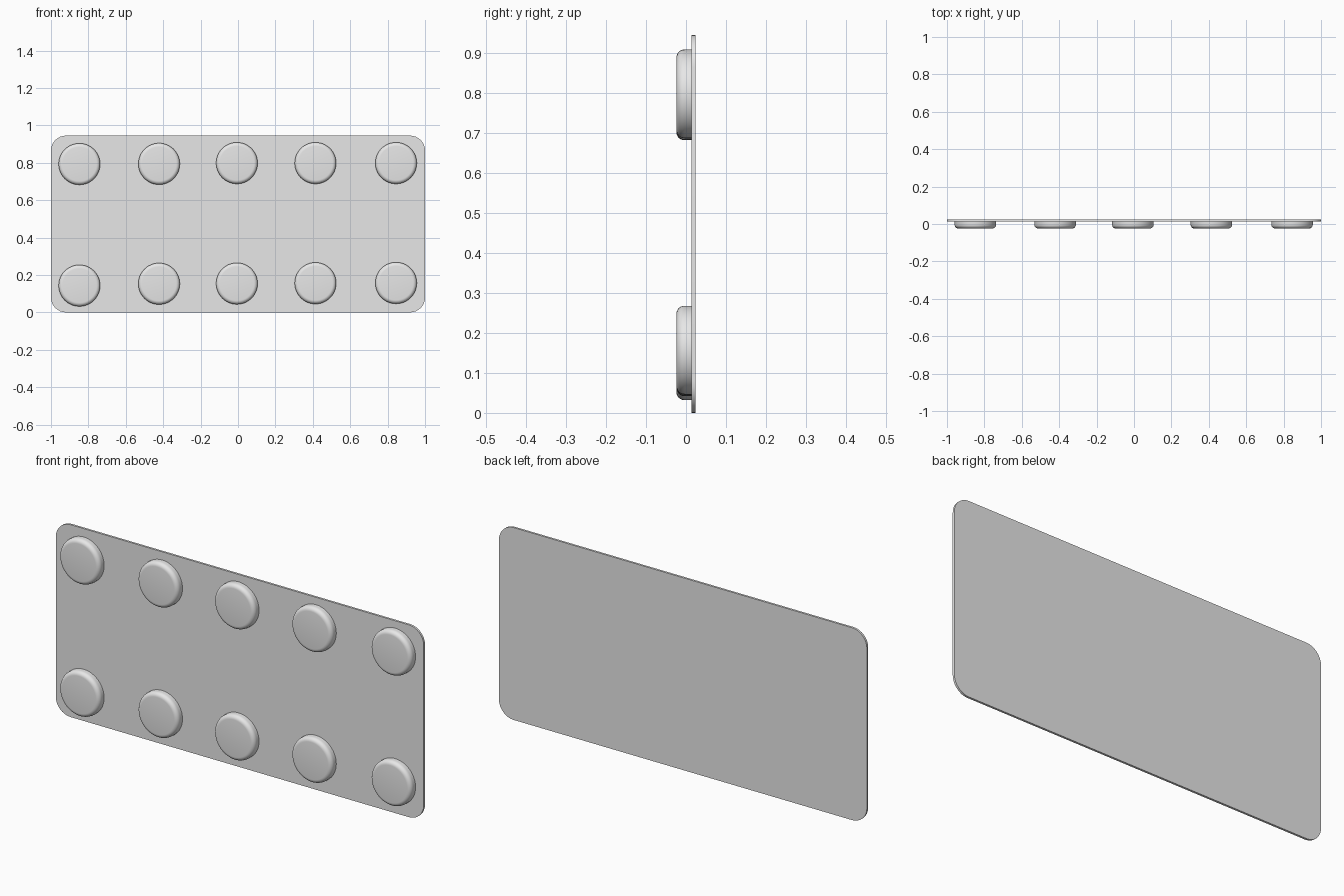
import bpy, bmesh
from math import cos, sin, pi, radians

cube = bpy.data.objects.get("Cube")
if cube:
    bpy.data.objects.remove(cube, do_unlink=True)

grey = bpy.data.materials.new("light_grey")
grey.use_nodes = True
grey.diffuse_color = (0.8, 0.8, 0.8, 1)
grey.node_tree.nodes["Principled BSDF"].inputs["Base Color"].default_value = (0.8, 0.8, 0.8, 1)

WIDTH, HEIGHT, CORNER = 2.0, 0.945, 0.08
FRONT, PLATE, BACK = -0.024, 0.0135, 0.024


def loft(name, rings):
    """Skin a stack of equal-length rings, capping both ends."""
    bm = bmesh.new()
    loops = [[bm.verts.new(p) for p in ring] for ring in rings]
    n = len(loops[0])
    for a, b in zip(loops, loops[1:]):
        for i in range(n):
            j = (i + 1) % n
            bm.faces.new((a[i], a[j], b[j], b[i]))
    bm.faces.new(loops[0])
    bm.faces.new(loops[-1])
    bmesh.ops.recalc_face_normals(bm, faces=bm.faces)
    mesh = bpy.data.meshes.new(name)
    bm.to_mesh(mesh)
    bm.free()
    mesh.materials.append(grey)
    obj = bpy.data.objects.new(name, mesh)
    bpy.context.collection.objects.link(obj)
    bpy.ops.object.select_all(action='DESELECT')
    obj.select_set(True)
    bpy.context.view_layer.objects.active = obj
    bpy.ops.object.shade_smooth_by_angle(angle=radians(35))
    return obj


def rounded_rectangle(y, steps=8):
    points = []
    for quarter, (sx, sz) in enumerate([(1, 1), (-1, 1), (-1, -1), (1, -1)]):
        for i in range(steps + 1):
            a = (quarter + i / steps) * pi / 2
            points.append((sx * (WIDTH / 2 - CORNER) + CORNER * cos(a), y,
                           HEIGHT / 2 + sz * (HEIGHT / 2 - CORNER) + CORNER * sin(a)))
    return points


def button(name, x, z, radius=0.111, fillet=0.02, sides=48, steps=6):
    # Side wall followed by the rounded front rim
    profile = [(radius, PLATE + 0.002)]
    for i in range(steps + 1):
        a = i / steps * pi / 2
        profile.append((radius - fillet + fillet * cos(a), FRONT + fillet - fillet * sin(a)))
    rings = [[(x + r * cos(2 * pi * k / sides), y, z + r * sin(2 * pi * k / sides))
              for k in range(sides)] for r, y in profile]
    return loft(name, rings)


# Thin backing plate
loft("backing_plate", [rounded_rectangle(PLATE), rounded_rectangle(BACK)])

# Two rows of round buttons, each slightly uneven in height
columns = [-0.848, -0.422, -0.006, 0.414, 0.845]
rows = {"lower": [0.143, 0.153, 0.154, 0.156, 0.157],
        "upper": [0.793, 0.794, 0.798, 0.798, 0.798]}
for row, heights in rows.items():
    for number, (x, z) in enumerate(zip(columns, heights), 1):
        button(f"{row}_button_{number}", x, z)
